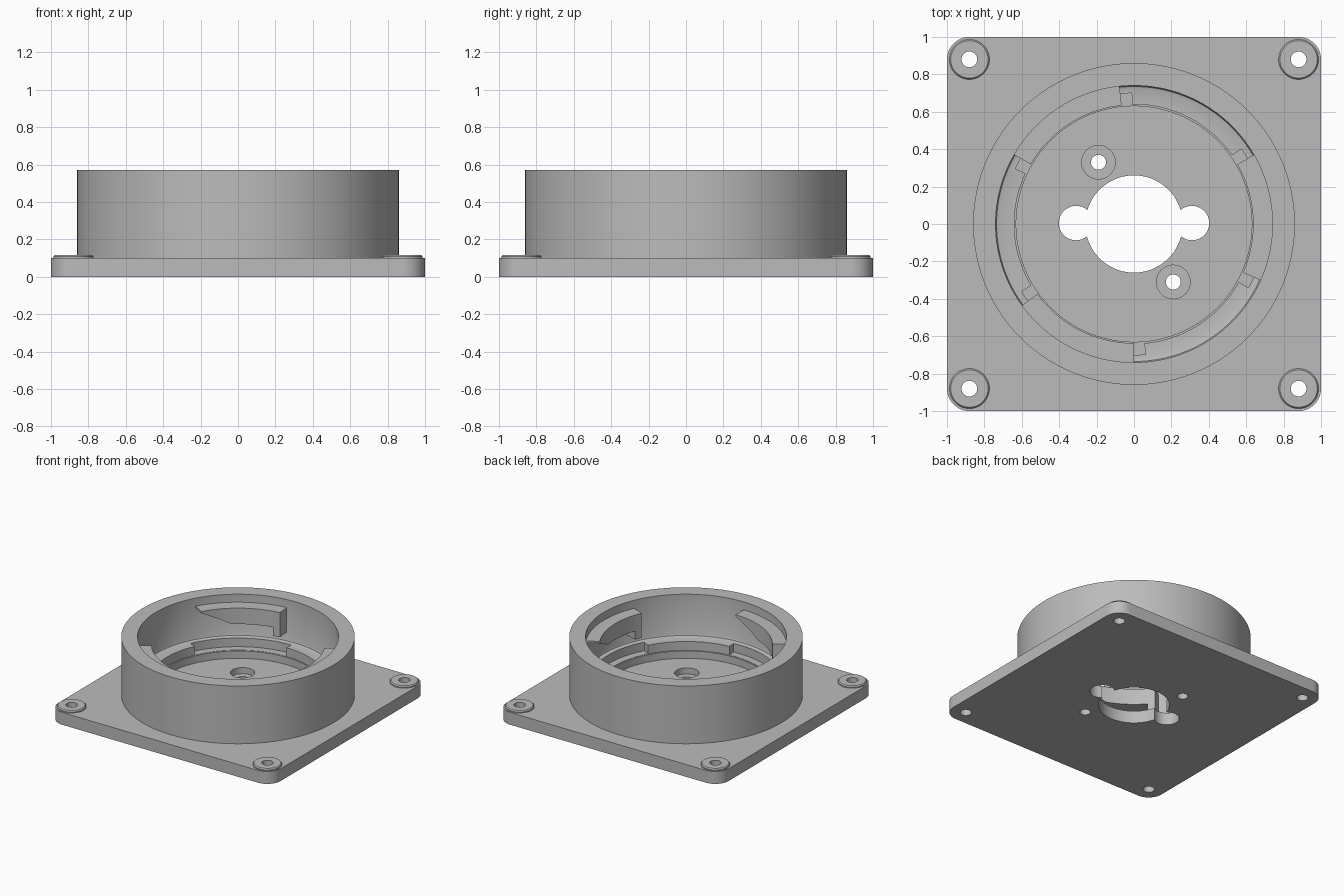
import bpy, bmesh
from math import sin, cos, pi, radians

if "Cube" in bpy.data.objects:
    bpy.data.objects.remove(bpy.data.objects["Cube"])

grey = bpy.data.materials.new("light_grey")
grey.use_nodes = True
colour = (0.5, 0.5, 0.5, 1)
grey.diffuse_color = colour
grey.node_tree.nodes["Principled BSDF"].inputs["Base Color"].default_value = colour


def finish(name, bm):
    """Turn a bmesh into a named object with the grey material."""
    bmesh.ops.recalc_face_normals(bm, faces=bm.faces)
    mesh = bpy.data.meshes.new(name)
    bm.to_mesh(mesh)
    bm.free()
    mesh.materials.append(grey)
    obj = bpy.data.objects.new(name, mesh)
    bpy.context.collection.objects.link(obj)
    return obj


def loft(name, rings, closed=False):
    """Bridge matching loops of points; cap the ends unless closed."""
    bm = bmesh.new()
    loops = [[bm.verts.new(p) for p in ring] for ring in rings]
    n = len(loops[0])
    pairs = list(zip(loops, loops[1:]))
    if closed:
        pairs.append((loops[-1], loops[0]))
    else:
        bm.faces.new(loops[0])
        bm.faces.new(loops[-1])
    for a, b in pairs:
        for i in range(n):
            j = (i + 1) % n
            bm.faces.new((a[i], a[j], b[j], b[i]))
    return finish(name, bm)


def circle(x, y, r, z, n=48):
    return [(x + r * cos(2 * pi * i / n), y + r * sin(2 * pi * i / n), z) for i in range(n)]


def cylinder(name, x, y, r, z0, z1, n=48):
    return loft(name, [circle(x, y, r, z0, n), circle(x, y, r, z1, n)])


def arc_block(name, r0, r1, a0, a1, bottom, top, steps=24):
    """Curved block between two radii and angles; bottom height follows a rule."""
    rings = []
    for i in range(steps + 1):
        deg = a0 + (a1 - a0) * i / steps
        c, s = cos(radians(deg)), sin(radians(deg))
        z = bottom(deg)
        rings.append([(r0 * c, r0 * s, z), (r1 * c, r1 * s, z),
                      (r1 * c, r1 * s, top), (r0 * c, r0 * s, top)])
    return loft(name, rings)


def cut(obj, cutters):
    """Subtract the cutters and remove them."""
    for cutter in cutters:
        mod = obj.modifiers.new("cut", 'BOOLEAN')
        mod.operation, mod.solver, mod.object = 'DIFFERENCE', 'EXACT', cutter
        cutter.hide_render = True
    graph = bpy.context.evaluated_depsgraph_get()
    mesh = bpy.data.meshes.new_from_object(obj.evaluated_get(graph))
    obj.modifiers.clear()
    obj.data = mesh
    for cutter in cutters:
        bpy.data.objects.remove(cutter)


parts = []
corners = [(0.88, 0.88), (-0.88, 0.88), (-0.88, -0.88), (0.88, -0.88)]

# Base plate with rounded corners
outline = []
for k, (cx, cy) in enumerate(corners):
    for i in range(13):
        a = pi / 2 * (k + i / 12)
        outline.append((cx + 0.12 * cos(a), cy + 0.12 * sin(a)))
plate = loft("base_plate", [[(x, y, z) for x, y in outline] for z in (0, 0.1)])
holes = [cylinder("centre_cutter", 0, 0, 0.26, -0.1, 0.3, 96)]
holes += [cylinder("side_cutter", x, 0.005, 0.092, -0.1, 0.3) for x in (-0.31, 0.31)]
for x, y in ((-0.19, 0.33), (0.21, -0.31)):
    holes.append(cylinder("bolt_cutter", x, y, 0.04, -0.1, 0.3))
    holes.append(cylinder("counterbore_cutter", x, y, 0.09, 0.05, 0.3))
holes += [cylinder("corner_cutter", x, y, 0.042, -0.1, 0.3) for x, y in corners]
cut(plate, holes)
parts.append(plate)

# Raised washers around the corner holes
for x, y in corners:
    shape = [(0.042, 0.098), (0.107, 0.098), (0.107, 0.108), (0.1, 0.117), (0.042, 0.117)]
    parts.append(loft("corner_boss", [circle(x, y, r, z) for r, z in shape], closed=True))

# Round housing wall with an inner ledge
profile = [(0.63, 0.098), (0.86, 0.098), (0.86, 0.57), (0.74, 0.57), (0.74, 0.25),
           (0.735, 0.237), (0.722, 0.232), (0.64, 0.232), (0.64, 0.16), (0.63, 0.16)]
housing = loft("housing_ring", [circle(0, 0, r, z, 144) for r, z in profile], closed=True)
cut(housing, [arc_block("notch_cutter", 0.6, 0.7, 91 + t, 155 + t, lambda d: 0.162, 0.4)
              for t in (0, 120, 240)])
parts.append(housing)

# Three bayonet lugs, each with a ramped underside and an end stop
for turn in (0, 120, 240):
    def ramp(deg):
        return 0.375 + 0.115 * max(0, deg - turn - 129) / 21
    parts.append(arc_block("bayonet_lug", 0.637, 0.745, 96 + turn, 150 + turn, ramp, 0.505, 36))
    parts.append(arc_block("lug_stop", 0.637, 0.745, 96 + turn, 101 + turn,
                           lambda d: 0.305, 0.376, 4))

# Smooth curved walls, sharp edges
bpy.ops.object.select_all(action='DESELECT')
for obj in parts:
    obj.select_set(True)
bpy.context.view_layer.objects.active = plate
bpy.ops.object.shade_smooth_by_angle(angle=radians(30))
